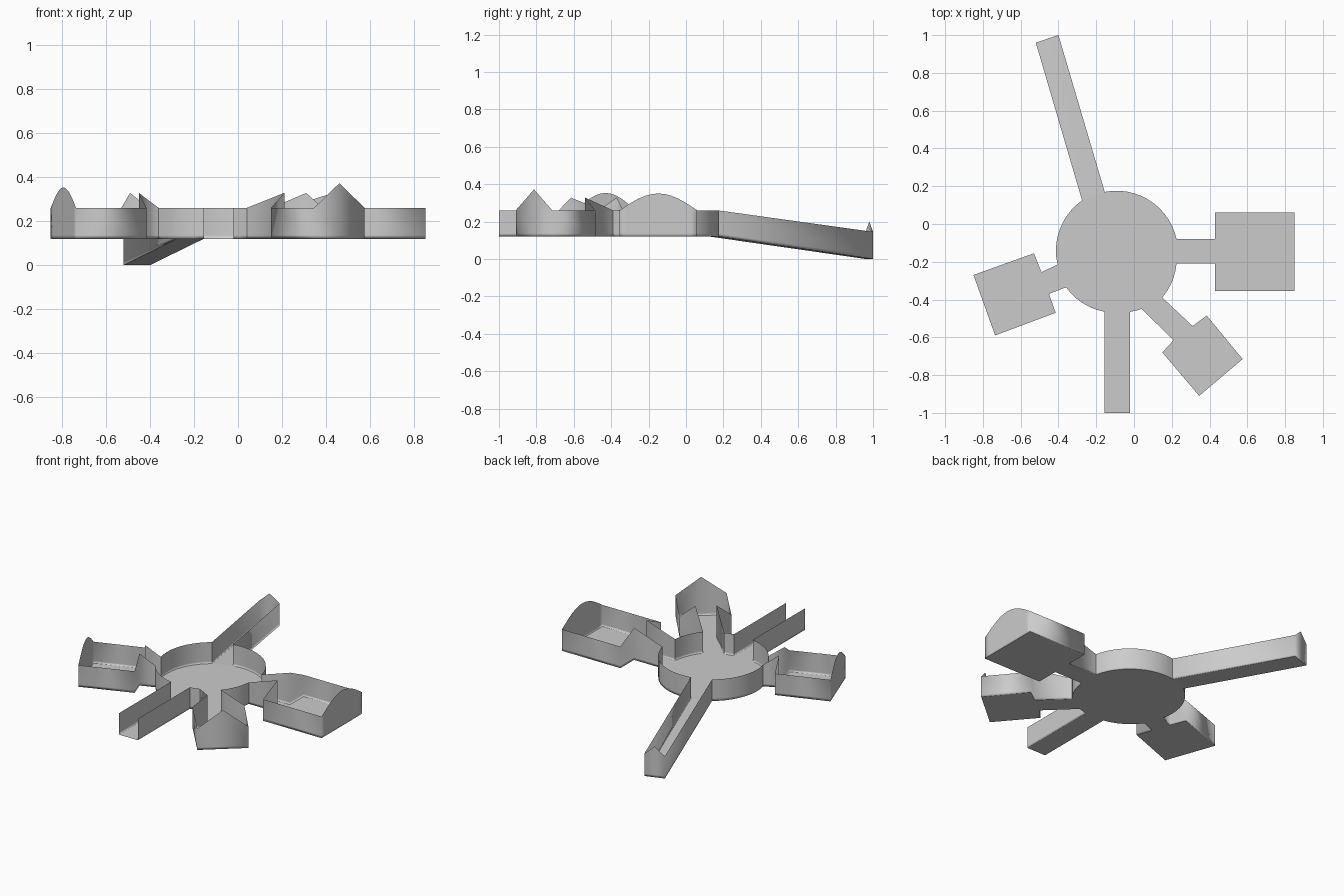
import bpy, bmesh, math
from mathutils import Vector

if "Cube" in bpy.data.objects:
    bpy.data.objects.remove(bpy.data.objects["Cube"])

FLOOR, TOP, JAMB, SKIRT = 0.12, 0.26, 0.328, 0.016


def shell(name, pts, open_edges):
    """Open-topped shell from an outline of (x, y, floor z, wall top z)."""
    bm = bmesh.new()
    low = [bm.verts.new((x, y, f)) for x, y, f, t in pts]
    mid = [bm.verts.new((x, y, f + SKIRT)) for x, y, f, t in pts]
    top = [bm.verts.new((x, y, t)) for x, y, f, t in pts]
    floor = bm.faces.new(low)
    n = len(pts)
    for i in range(n):
        j = (i + 1) % n
        if i in open_edges:
            continue
        # walls face inward, like the floor
        bm.faces.new((low[j], low[i], mid[i], mid[j]))
        bm.faces.new((mid[j], mid[i], top[i], top[j]))
    # narrow border keeps the soft shading near the foot of the walls
    bmesh.ops.inset_individual(bm, faces=[floor], thickness=0.012)
    loose = [v for v in bm.verts if not v.link_faces]
    bmesh.ops.delete(bm, geom=loose, context='VERTS')
    for f in bm.faces:
        f.smooth = True
    me = bpy.data.meshes.new(name)
    bm.to_mesh(me)
    bm.free()
    ob = bpy.data.objects.new(name, me)
    bpy.context.collection.objects.link(ob)
    return ob


def gable(a, b, floor, top, height, rounded):
    """Points of an end wall from a to b rising to a peak in the middle."""
    out = []
    steps = 12 if rounded else 2
    for k in range(steps + 1):
        t = k / steps
        h = math.sin(math.pi * t) if rounded else 1 - abs(2 * t - 1)
        p = Vector(a).lerp(Vector(b), t)
        out.append((p.x, p.y, floor, top + height * h))
    return out


# Rooms: hub, jamb, inner, outer | outer, inner, jamb, hub
rooms = {
    "east_room": ([(.225, -.21), (.43, -.21), (.43, -.355), (.85, -.355),
                   (.85, .06), (.43, .06), (.43, -.08), (.225, -.08)], .09, True),
    "southeast_room": ([(.04, -.45), (.21, -.615), (.15, -.68), (.345, -.91),
                        (.575, -.715), (.385, -.485), (.31, -.54), (.15, -.39)], .112, False),
    "west_room": ([(-.405, -.215), (-.49, -.255), (-.53, -.155), (-.85, -.27),
                   (-.735, -.59), (-.415, -.47), (-.45, -.37), (-.36, -.335)], .093, True),
}
for name, (c, height, rounded) in rooms.items():
    tops = [TOP, JAMB, TOP, TOP, TOP, TOP, JAMB, TOP]
    pts = [(x, y, FLOOR, t) for (x, y), t in zip(c, tops)]
    pts = pts[:3] + gable(c[3], c[4], FLOOR, TOP, height, rounded) + pts[5:]
    shell(name, pts, {len(pts) - 1})

# South passage, open at both ends
south = [(-.155, -.465), (-.155, -1), (-.02, -1), (-.02, -.465)]
shell("south_passage", [(x, y, FLOOR, TOP) for x, y in south], {1, 3})

# North ramp sloping down to a small gabled end wall
ramp = [(-.155, .17), (-.40, 1.0), (-.52, .96), (-.275, .125)]
pts = [(*ramp[0], FLOOR, TOP)] + gable(ramp[1], ramp[2], 0, .145, .055, False)
pts.append((*ramp[3], FLOOR, TOP))
shell("north_ramp", pts, {len(pts) - 1})

# Round hub: wall arcs between the doorways, counter-clockwise
centre = Vector((-.09, -.15))
E, SE, W = (rooms[k][0] for k in ("east_room", "southeast_room", "west_room"))
arcs = [(E[7], ramp[0]), (ramp[3], W[0]), (W[7], south[0]),
        (south[3], SE[0]), (SE[7], E[0])]
hub, doors = [], set()
for a, b in arcs:
    va, vb = Vector(a) - centre, Vector(b) - centre
    a0, a1 = math.atan2(va.y, va.x), math.atan2(vb.y, vb.x)
    if a1 < a0:
        a1 += 2 * math.pi
    steps = max(2, round((a1 - a0) / math.radians(7)))
    for k in range(steps + 1):
        t = k / steps
        ang = a0 + (a1 - a0) * t
        r = va.length * (1 - t) + vb.length * t
        hub.append((centre.x + r * math.cos(ang), centre.y + r * math.sin(ang), FLOOR, TOP))
    doors.add(len(hub) - 1)
shell("hub_chamber", hub, doors)
